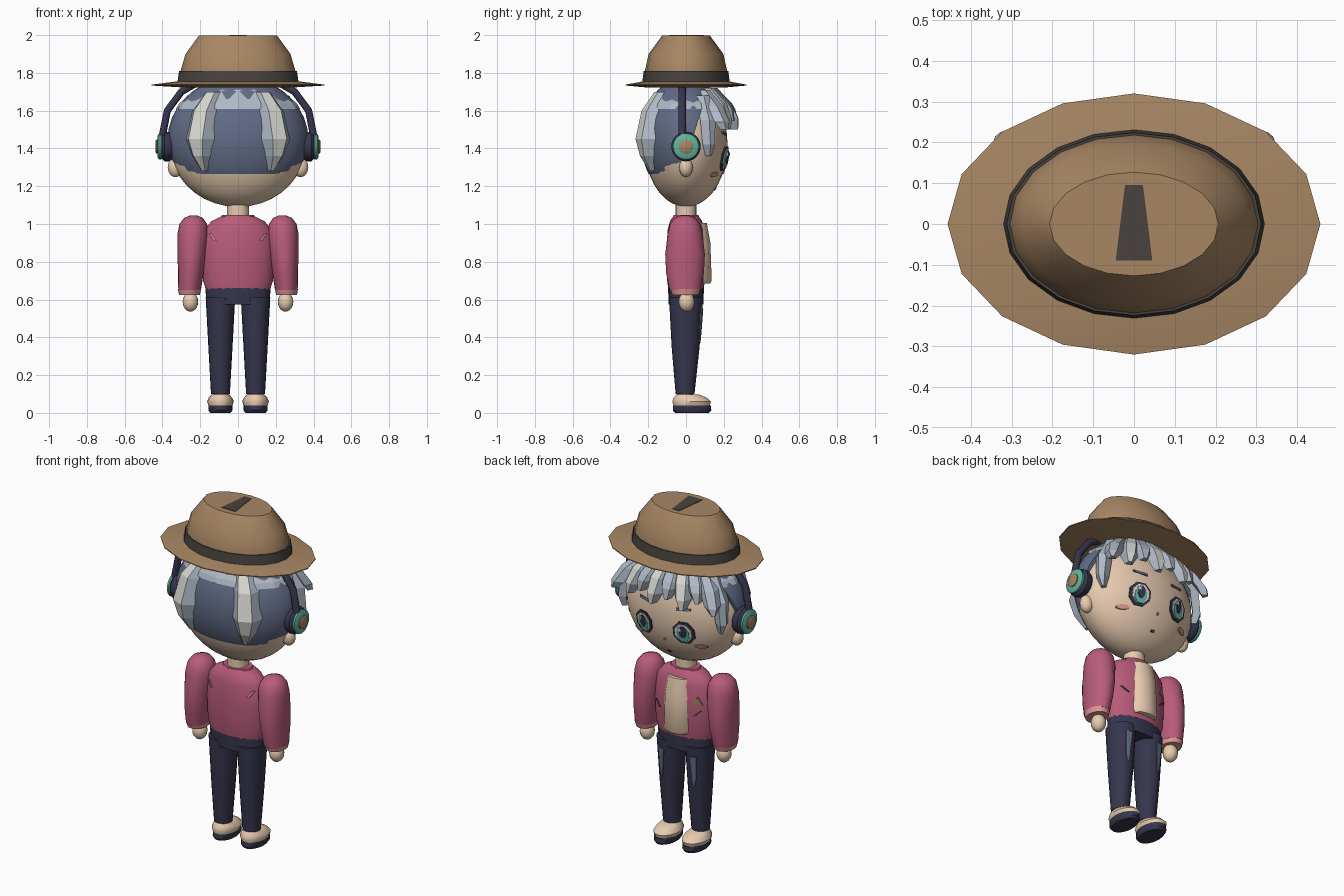
import bpy, bmesh
from math import sin, cos, pi, sqrt, radians
from mathutils import Vector

cube = bpy.data.objects.get("Cube")
if cube:
    bpy.data.objects.remove(cube)


def material(name, *rgb):
    m = bpy.data.materials.new(name)
    m.use_nodes = True
    m.diffuse_color = (*rgb, 1)
    m.node_tree.nodes["Principled BSDF"].inputs["Base Color"].default_value = (*rgb, 1)
    return m


TAN = material("tan_felt", .39, .24, .127)
BROWN = material("dark_brown", .065, .055, .048)
SILVER = material("silver_hair", .43, .485, .565)
LIGHT = material("pale_grey", .68, .68, .64)
SLATE = material("slate_blue", .12, .15, .24)
SKIN = material("skin_cream", .80, .60, .43)
PINK = material("rose_pink", .48, .107, .195)
BLUSH = material("light_pink", .73, .30, .30)
NAVY = material("navy", .037, .037, .076)
TEAL = material("teal", .115, .456, .35)
smooth_parts = []


def finish(name, bm, mats, smooth=True):
    bmesh.ops.recalc_face_normals(bm, faces=bm.faces)
    me = bpy.data.meshes.new(name)
    bm.to_mesh(me)
    bm.free()
    for m in mats:
        me.materials.append(m)
    ob = bpy.data.objects.new(name, me)
    bpy.context.collection.objects.link(ob)
    if smooth:
        smooth_parts.append(ob)
    return ob


def skin_rings(bm, rings):
    """Join rings of points with quads and cap both ends."""
    rows = [[bm.verts.new(p) for p in r] for r in rings]
    n = len(rows[0])
    for a, b in zip(rows, rows[1:]):
        for i in range(n):
            j = (i + 1) % n
            f = bm.faces.new((a[i], a[j], b[j], b[i]))
            f.material_index = 0
            f.tag = (i == 1)
    bm.faces.new(rows[0])
    bm.faces.new(rows[-1])


def loft(name, levels, mat, n=20, smooth=True):
    """Levels are (x, y, z, radius_x, radius_y) ellipses."""
    bm = bmesh.new()
    skin_rings(bm, [[(x + rx * cos(2 * pi * i / n), y + ry * sin(2 * pi * i / n), z)
                     for i in range(n)] for x, y, z, rx, ry in levels])
    return finish(name, bm, [mat], smooth)


def round_loft(name, levels, mat, n=20):
    return loft(name, [(0, 0, *l) for l in levels], mat, n)


def ball(name, loc, size, mat, seg=24, cuts=(), smooth=True):
    """Ellipsoid; cuts are (point, normal) planes whose outer side is removed."""
    bm = bmesh.new()
    bmesh.ops.create_uvsphere(bm, u_segments=seg, v_segments=seg // 2 + 2, radius=1)
    for v in bm.verts:
        v.co = Vector(c * s + o for c, s, o in zip(v.co, size, loc))
    for co, no in cuts:
        g = bm.verts[:] + bm.edges[:] + bm.faces[:]
        cut = bmesh.ops.bisect_plane(bm, geom=g, plane_co=co, plane_no=no, clear_outer=True)
        edges = [e for e in cut["geom_cut"] if isinstance(e, bmesh.types.BMEdge)]
        bmesh.ops.contextual_create(bm, geom=edges)
    return finish(name, bm, [mat], smooth)


def plate(name, pts, surface, mat, off=.004, thick=.008, side=1):
    """Thin plate following a surface y = surface(x, z)."""
    bm = bmesh.new()
    cx = sum(p[0] for p in pts) / len(pts)
    cz = sum(p[1] for p in pts) / len(pts)

    def put(x, z, d):
        return bm.verts.new((x, side * (surface(x, z) + d), z))
    outer = [put(x, z, off) for x, z in pts]
    inner = [put(x, z, off - thick) for x, z in pts]
    mid = put(cx, cz, off)
    for i in range(len(pts)):
        j = (i + 1) % len(pts)
        bm.faces.new((mid, outer[i], outer[j]))
        bm.faces.new((outer[i], inner[i], inner[j], outer[j]))
    return finish(name, bm, [mat], False)


def oval(x, z, rx, rz, n=8):
    return [(x + rx * cos(2 * pi * (i + .5) / n), z + rz * sin(2 * pi * (i + .5) / n))
            for i in range(n)]


# Surfaces that plates sit on
def face(x, z):
    return .22 * sqrt(max(0, 1 - (x / .36) ** 2 - ((z - 1.42) / .33) ** 2))


def chest(x, z):
    return .105 * sqrt(max(0, 1 - (x / .19) ** 2))


def thigh(x, z):
    r = .05 + .028 * (z - .1) / .5
    return (.05 + .04 * (z - .1) / .5) * sqrt(max(0, 1 - ((abs(x) - .093) / r) ** 2))


# Hat
round_loft("hat_brim", [(1.722, .28, .2), (1.733, .457, .32), (1.738, .457, .32),
                        (1.758, .3, .21)], TAN, 16)
round_loft("hat_crown", [(1.75, .308, .222), (1.81, .304, .218), (1.9, .278, .198),
                         (1.997, .207, .127)], TAN)
round_loft("hat_band", [(1.755, .32, .231), (1.81, .312, .224)], BROWN)
bm = bmesh.new()
skin_rings(bm, [[(-.045, -.09, z), (.045, -.09, z), (.022, .095, z), (-.022, .095, z)]
                for z in (1.994, 2)])
finish("hat_top_patch", bm, [BROWN], False)

# Head and neck
ball("head", (0, 0, 1.42), (.36, .22, .33), SKIN, 32)
round_loft("neck", [(1.0, .058, .055), (1.13, .058, .055)], SKIN)
ball("hair_under_layer", (0, 0, 1.45), (.372, .24, .33), SLATE, 32,
     [((0, 0, 1.265), (0, 0, -1)), ((0, -.01, 1.3), (0, 1, -.3))])
ball("hair_cap", (0, 0, 1.45), (.385, .255, .32), SILVER, 16, [((0, 0, 1.61), (0, 0, -1))], False)


def lock(name, angle, levels, highlight):
    """Tapered lock on the head; levels are (z, half_width, outward_offset)."""
    a = radians(angle)
    tan = Vector((-.375 * sin(a), .245 * cos(a), 0)).normalized()
    nor = Vector((tan.y, -tan.x, 0))
    rings = []
    for z, w, out in levels:
        k = sqrt(1 - ((z - 1.45) / .33) ** 2)
        c = Vector((.375 * cos(a) * k, .245 * sin(a) * k, z)) + nor * out
        t = .012 + w * .25
        rings.append([c + tan * u * w + nor * v * t
                      for u, v in ((-1, -1), (-.5, 1), (.45, 1), (1, -1))])
    bm = bmesh.new()
    skin_rings(bm, rings)
    for f in bm.faces:
        f.material_index = int(highlight and f.tag)
    finish(name, bm, [SILVER, LIGHT], False)


for s, tag in ((1, "left"), (-1, "right")):
    lock("back_lock_" + tag, -90 + s * 33,
         [(1.7, .05, 0), (1.6, .075, .01), (1.45, .085, .016), (1.36, .055, .012),
          (1.28, .018, 0)], True)
    lock("side_lock_" + tag, 90 - s * 60,
         [(1.68, .04, .01), (1.55, .045, .012), (1.42, .035, .01), (1.36, .012, .006)], False)
    lock("temple_lock_" + tag, 90 - s * 50,
         [(1.71, .04, .0), (1.62, .055, .035), (1.54, .045, .06), (1.5, .018, .065)], False)

# Fringe across the forehead
for i, angle in enumerate((56, 70, 84, 98, 112, 126)):
    tip = 1.50 + .045 * (i % 2)
    lock("fringe_lock", angle, [(1.72, .045, 0), (1.64, .058, .015), (tip + .06, .05, .022),
                                (tip, .02, .018)], i % 2 == 0)

for s, tag in ((1, "left"), (-1, "right")):
    # Face details
    ex, ez = s * .13, 1.345
    plate("eye_frame_" + tag, oval(ex, ez, .064, .07), face, NAVY, .014)
    plate("eye_white_" + tag, oval(ex, ez, .05, .056), face, LIGHT, .017)
    plate("eye_iris_" + tag, oval(ex, ez - .008, .036, .05), face, TEAL, .02)
    plate("eye_pupil_" + tag, oval(ex, ez + .008, .021, .036), face, NAVY, .023)
    plate("eye_glint_" + tag, oval(ex + .015, ez + .024, .012, .014, 4), face, LIGHT, .026)
    plate("eyebrow_" + tag, [(s * .085, 1.468), (s * .165, 1.478), (s * .165, 1.49),
                             (s * .085, 1.484)], face, SLATE, .006)
    plate("blush_" + tag, oval(s * .205, 1.262, .034, .013), face, BLUSH, .007)
    # Ears
    ball("ear_" + tag, (s * .332, 0, 1.3), (.04, .036, .052), SKIN, 16)
    # Headphone cups
    for part, x, r, d, mat in (("pad", .35, .078, .055, NAVY), ("ring", .40, .069, .026, TEAL),
                               ("button", .42, .038, .016, TAN)):
        cup = round_loft("headphone_%s_%s" % (part, tag),
                         [(0, r * .9, r * .9), (d * .3, r, r), (d * .7, r, r),
                          (d, r * .8, r * .8)], mat, 24)
        cup.rotation_euler = (0, s * pi / 2, 0)
        cup.location = (s * x, 0, 1.41)

    # Arms
    arm = [(1.045, .235, .02, .02), (1.032, .236, .05, .055), (1.0, .237, .073, .08),
           (.95, .238, .082, .092), (.84, .244, .076, .105), (.74, .25, .068, .1),
           (.65, .256, .06, .082)]
    loft("sleeve_" + tag, [(s * x, -.005, z, rx, ry) for z, x, rx, ry in arm], PINK)
    loft("cuff_" + tag, [(s * .257, -.003, .655, .061, .08), (s * .257, -.003, .625, .055, .07)],
         BLUSH)
    ball("hand_" + tag, (s * .252, .003, .588), (.041, .042, .052), SKIN, 16)

    # Legs and shoes
    loft("trouser_leg_" + tag, [(s * .093, 0, .61, .078, .09), (s * .093, -.002, .35, .064, .074),
                                (s * .093, -.005, .1, .05, .05)], NAVY)
    plate("trouser_fade_" + tag, [(s * .085, .55), (s * .125, .56), (s * .118, .42),
                                  (s * .105, .37), (s * .095, .43)], thigh, SLATE, .006)
    loft("ankle_" + tag, [(s * .093, -.005, .08, .042, .042), (s * .093, -.005, .115, .042, .042)],
         BLUSH)
    loft("shoe_" + tag, [(s * .093, .03, .035, .062, .095), (s * .093, .03, .06, .071, .102),
                         (s * .093, .022, .08, .062, .088), (s * .093, .008, .098, .046, .058)],
         SKIN)
    loft("sole_" + tag, [(s * .093, .032, 0, .054, .09), (s * .093, .032, .014, .064, .102),
                         (s * .093, .032, .04, .064, .1)], NAVY)

    # Jacket markings
    plate("shoulder_stripe_" + tag, [(s * .155, .95), (s * .14, .95), (s * .112, .91),
                                     (s * .128, .91)], chest, BLUSH, .004, side=-1)
    plate("jacket_slash_" + tag, [(s * .105, .80), (s * .115, .80), (s * .15, .755 + .075),
                                  (s * .143, .755 + .08)], chest, BROWN)

plate("nose", oval(0, 1.273, .007, .009, 6), face, BLUSH, .006)
plate("mouth", oval(0, 1.185, .014, .007, 6), face, BROWN, .004)

# Headphone arc
curve = bpy.data.curves.new("headphone_arc", "CURVE")
curve.dimensions = "3D"
curve.bevel_depth = .02
curve.bevel_resolution = 3
half = [(.4, 1.47), (.374, 1.6), (.3, 1.7), (.16, 1.78)]
path = half + [(0, 1.8)] + [(-x, z) for x, z in reversed(half)]
spline = curve.splines.new("POLY")
spline.points.add(len(path) - 1)
for p, (x, z) in zip(spline.points, path):
    p.co = (x, -.02, z, 1)
curve.materials.append(NAVY)
bpy.context.collection.objects.link(bpy.data.objects.new("headphone_arc", curve))

# Torso, collar, hips and shirt front
round_loft("jacket", [(.645, .168, .092), (.70, .185, .1), (.85, .19, .105), (.97, .178, .097),
                      (1.015, .14, .085), (1.04, .09, .068)], PINK, 28)
round_loft("collar", [(1.02, .098, .074), (1.048, .085, .066)], PINK)
round_loft("hips", [(.575, .168, .092), (.66, .172, .095)], NAVY)
loft("shirt_front", [(0, .09, .685, .07, .038), (0, .092, .70, .08, .044),
                     (0, .085, .9, .08, .044), (0, .075, 1.005, .068, .035)], SKIN, 8)
plate("chest_badge", [(-.155, .865), (-.105, .865), (-.13, .915)], chest, TAN)

# Smooth shading with sharp creases
bpy.ops.object.select_all(action="DESELECT")
for ob in smooth_parts:
    ob.select_set(True)
bpy.context.view_layer.objects.active = smooth_parts[0]
bpy.ops.object.shade_smooth_by_angle(angle=radians(40))
